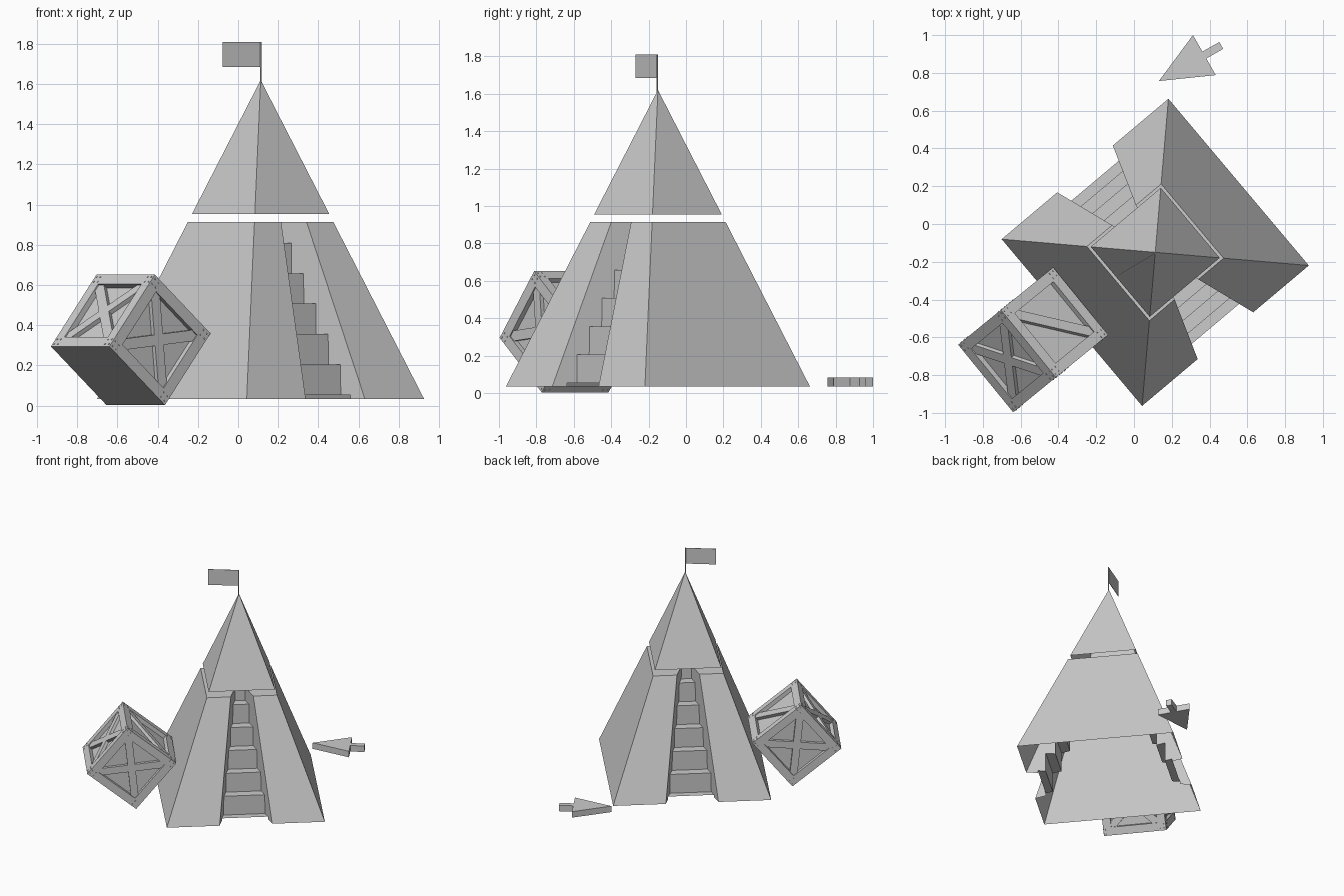
import bpy, bmesh, math
from mathutils import Matrix, Vector

if "Cube" in bpy.data.objects:
    bpy.data.objects.remove(bpy.data.objects["Cube"])


def finish(name, bm, matrix=Matrix(), closed=True):
    if closed:
        bmesh.ops.recalc_face_normals(bm, faces=bm.faces)
    mesh = bpy.data.meshes.new(name)
    bm.to_mesh(mesh)
    bm.free()
    ob = bpy.data.objects.new(name, mesh)
    ob.matrix_world = matrix
    bpy.context.collection.objects.link(ob)
    return ob


def prism(bm, a, b):
    """Join two matching outlines into a closed solid."""
    va, vb = [bm.verts.new(p) for p in a], [bm.verts.new(p) for p in b]
    bm.faces.new(va)
    bm.faces.new(vb[::-1])
    for i in range(len(a)):
        j = (i + 1) % len(a)
        bm.faces.new((va[i], vb[i], vb[j], va[j]))


def box(bm, size, matrix):
    bmesh.ops.create_cube(bm, size=1, matrix=matrix @ Matrix.Diagonal((*size, 1)))


def square(z):
    h = 0.577 * (APEX - z) / (APEX - BASE)
    return [(h, h, z), (-h, h, z), (-h, -h, z), (h, -h, z)]


BASE, APEX = 0.034, 1.62
frame = Matrix.Translation((0.1125, -0.15, 0)) @ Matrix.Rotation(math.radians(40.1), 4, 'Z')

# Lower pyramid block
bm = bmesh.new()
prism(bm, square(BASE), square(0.914))
lower = finish("pyramid_solid", bm, frame)

# Floating pyramid cap, open underneath
bm = bmesh.new()
ring = [bm.verts.new(p) for p in square(0.954)]
tip = bm.verts.new((0, 0, APEX))
for i in range(4):
    bm.faces.new((ring[i], ring[(i + 1) % 4], tip))
finish("pyramid_cap", bm, frame, closed=False)

# Tapered stair recesses on two opposite sides
profile = [(0.8, -0.05), (0.495, -0.05), (0.495, 0.054)]
for i in range(5):
    v, z = 0.44 - 0.068 * i, 0.054 + 0.151 * i
    profile += [(v, z), (v, z + 0.151)]
profile += [(0.10, 0.809), (0.10, 1.0), (0.8, 1.0)]


def half_width(v, z):
    return 0.192 + 0.296 * (v - 0.576) - 0.0173 * (z - BASE)


for n, turn in enumerate((0, math.pi)):
    bm = bmesh.new()
    prism(bm, *[[(s * half_width(v, z), v, z) for v, z in profile] for s in (-1, 1)])
    cutter = finish(f"stair_cutter_{n}", bm, frame @ Matrix.Rotation(turn, 4, 'Z'))
    cutter.hide_render = True
    mod = lower.modifiers.new("stairs", 'BOOLEAN')
    mod.operation, mod.solver, mod.object = 'DIFFERENCE', 'EXACT', cutter

# Turn the cut solid into a shell that is open at the bottom
bpy.context.view_layer.update()
cut = lower.evaluated_get(bpy.context.evaluated_depsgraph_get())
bm = bmesh.new()
bm.from_mesh(cut.to_mesh())
low = [f for f in bm.faces if all(v.co.z < 0.053 or
       (v.co.z < 0.058 and abs(f.normal.z) < 0.5) for v in f.verts)]
bmesh.ops.delete(bm, geom=low, context='FACES')
finish("pyramid_base", bm, frame, closed=False)
for ob in [o for o in bpy.data.objects if o == lower or o.name.startswith("stair_cutter")]:
    bpy.data.objects.remove(ob)

# Flag pole and flag
bm = bmesh.new()
bmesh.ops.create_cone(bm, cap_ends=True, segments=8, radius1=0.004, radius2=0.004,
                      depth=0.22, matrix=Matrix.Translation((0.1125, -0.154, 1.70)))
finish("flag_pole", bm)
bm = bmesh.new()
box(bm, (0.222, 0.003, 0.125), Matrix.Translation((0.018, -0.211, 1.7475))
    @ Matrix.Rotation(math.radians(31), 4, 'Z'))
finish("flag", bm)

# Ground arrow, with its tip at the local origin
outline = [(0, 0), (-0.277, 0.122), (-0.277, 0.021), (-0.38, 0.021),
           (-0.38, -0.021), (-0.277, -0.021), (-0.277, -0.122)]
bm = bmesh.new()
prism(bm, [(x, y, 0.034) for x, y in outline], [(x, y, 0.082) for x, y in outline])
finish("direction_arrow", bm, Matrix.Translation((0.132, 0.757, 0))
       @ Matrix.Rotation(math.radians(209.7), 4, 'Z'))

# Tilted crate: local axes built from its edges
A, W = 0.461, 0.06
t = math.radians(39.3)
e1, h, up = Vector((0.631, -0.775, 0)), Vector((0.775, 0.631, 0)), Vector((0, 0, 1))
e2 = h * math.cos(t) - up * math.sin(t)
e3 = h * math.sin(t) + up * math.cos(t)
rot = Matrix((e1, e2, e3)).transposed()
flip = 1
if rot.determinant() < 0:
    rot = Matrix((e1, -e2, e3)).transposed()
    flip = -1
crate = Matrix.Translation((-0.534, -0.613, 0.327)) @ rot.to_4x4()

# Inner panels and solid underside
bm = bmesh.new()
box(bm, (A - W,) * 3, Matrix())
box(bm, (A - 0.01, A - 0.01, W), Matrix.Translation((0, 0, -(A - W) / 2)))
finish("crate_panels", bm, crate)

# Twelve edge beams
bm = bmesh.new()
for axis in range(3):
    for a in (-1, 1):
        for b in (-1, 1):
            pos, size = [0, 0, 0], [W, W, W]
            size[axis] = A
            pos[(axis + 1) % 3], pos[(axis + 2) % 3] = a * (A - W) / 2, b * (A - W) / 2
            box(bm, size, Matrix.Translation(pos))
finish("crate_beams", bm, crate)

# Diagonal braces and nails per face (z of each face frame points outward)
faces = [Matrix.Rotation(math.pi / 2 * i, 4, 'Z') @ Matrix.Rotation(math.pi / 2, 4, 'Y')
         for i in range(4)] + [Matrix()]
braces, nails = bmesh.new(), bmesh.new()
for i, f in enumerate(faces):
    for s in ((1, -1) if i < 4 else (flip,)):
        box(braces, (0.49, 0.055, 0.024), f @ Matrix.Translation((0, 0, A / 2 - 0.019))
            @ Matrix.Rotation(s * math.pi / 4, 4, 'Z'))
    for x in (-1, 1):
        for y in (-1, 1):
            for dx, dy in ((0.015, 0.015), (0.045, 0.015), (0.015, 0.045), (0.045, 0.045)):
                bmesh.ops.create_cone(
                    nails, cap_ends=True, segments=6, radius1=0.005, radius2=0.004, depth=0.006,
                    matrix=f @ Matrix.Translation((x * (A / 2 - dx), y * (A / 2 - dy), A / 2)))
finish("crate_braces", braces, crate)
finish("crate_nails", nails, crate)
